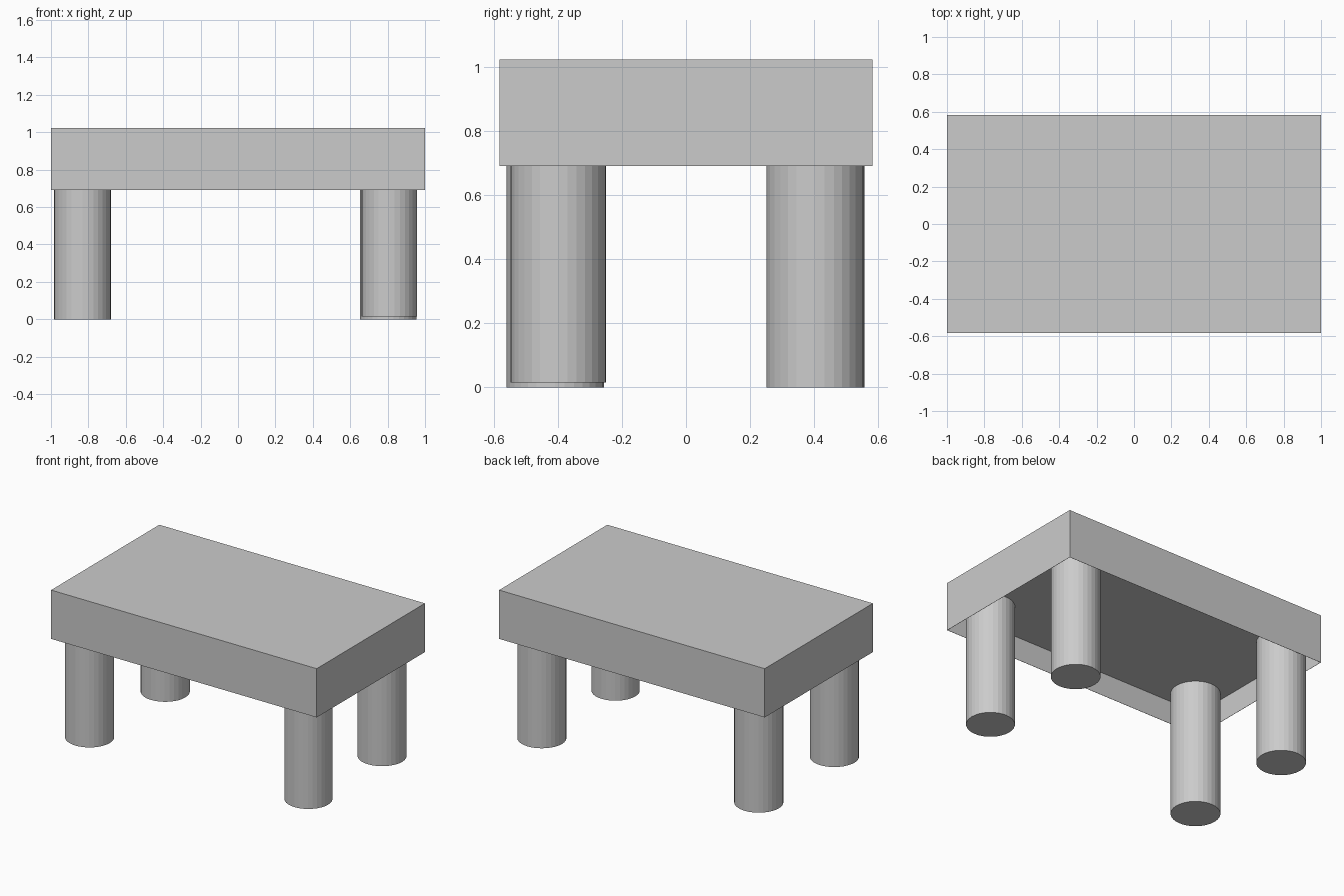
import bpy, bmesh
from mathutils import Matrix

if "Cube" in bpy.data.objects:
    bpy.data.objects.remove(bpy.data.objects["Cube"])

HX, HY = 1.0, 0.582            # half size of the top
Z_RIM, Z_UNDER, Z_TOP = 0.69, 0.847, 1.022


def add_object(name, bm):
    mesh = bpy.data.meshes.new(name)
    bm.to_mesh(mesh)
    bm.free()
    obj = bpy.data.objects.new(name, mesh)
    bpy.context.collection.objects.link(obj)
    return obj


# Table top: a block whose underside is recessed behind a very thin rim
bm = bmesh.new()
height = Z_TOP - Z_RIM
bmesh.ops.create_cube(bm, size=1, matrix=Matrix.Translation((0, 0, Z_RIM + height / 2))
                      @ Matrix.Diagonal((2 * HX, 2 * HY, height, 1)))
bm.normal_update()
bottom = [f for f in bm.faces if f.normal.z < -0.9]
bmesh.ops.inset_region(bm, faces=bottom, thickness=0.002)
for v in bottom[0].verts:
    v.co.z = Z_Z = Z_RIM
# push the inset face up to make the recess
ret = bmesh.ops.extrude_discrete_faces(bm, faces=bottom)
for v in ret["faces"][0].verts:
    v.co.z = Z_UNDER
bmesh.ops.recalc_face_normals(bm, faces=bm.faces[:])
add_object("table_top", bm)


# Legs: 32-sided flat-shaded cylinders reaching the recessed underside
def add_leg(name, x, y, radius, z0):
    bm = bmesh.new()
    bmesh.ops.create_cone(bm, cap_ends=True, segments=32, radius1=radius, radius2=radius,
                          depth=Z_UNDER - z0,
                          matrix=Matrix.Translation((x, y, (Z_UNDER + z0) / 2)))
    add_object(name, bm)


add_leg("front_left_leg", -0.832, -0.408, 0.152, 0.0)
add_leg("front_right_leg", 0.809, -0.398, 0.149, 0.015)
add_leg("back_left_leg", -0.832, 0.405, 0.152, 0.0)
add_leg("back_right_leg", 0.803, 0.403, 0.152, 0.0)
